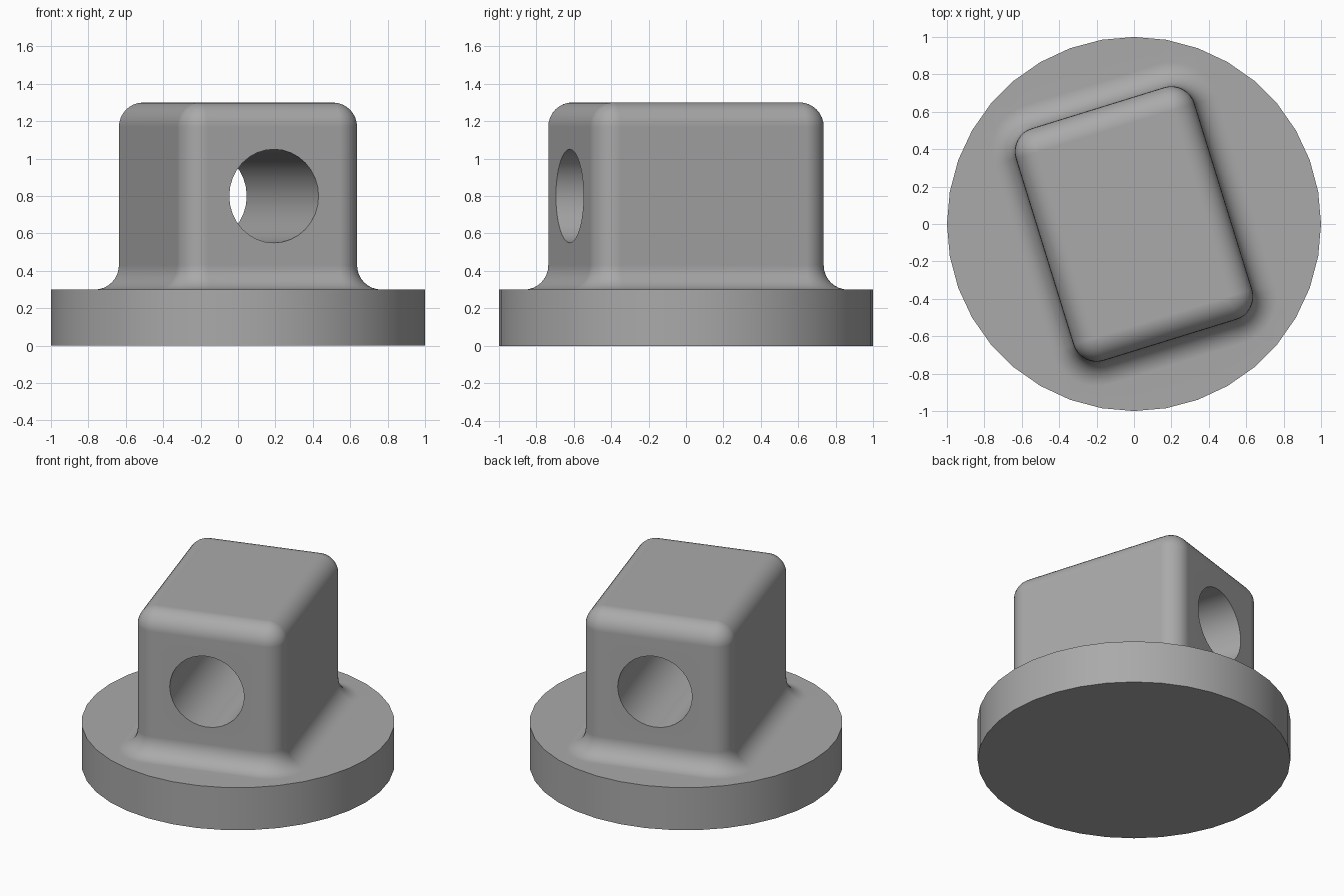
import bpy, bmesh, math
from mathutils import Vector, Matrix

if "Cube" in bpy.data.objects:
    bpy.data.objects.remove(bpy.data.objects["Cube"])

HALF_X, HALF_Y, R = 0.5, 0.65, 0.13      # block half sizes and rounding radius
BASE_Z, TOP_Z, HOLE_Z = 0.3, 1.3, 0.8
STEPS = 8
TURN = Matrix.Rotation(0.3, 4, 'Z')

grey = bpy.data.materials.new("grey")
grey.use_nodes = True
grey.diffuse_color = (0.4, 0.4, 0.4, 1)
grey.node_tree.nodes["Principled BSDF"].inputs["Base Color"].default_value = (0.4, 0.4, 0.4, 1)


def rounded_ring(bm, offset, z):
    """Rounded rectangle whose corner radius grows with the offset."""
    ring = []
    for k, (sx, sy) in enumerate([(1, 1), (-1, 1), (-1, -1), (1, -1)]):
        for i in range(STEPS + 1):
            a = (k + i / STEPS) * math.pi / 2
            p = Vector((sx * (HALF_X - R) + (R + offset) * math.cos(a),
                        sy * (HALF_Y - R) + (R + offset) * math.sin(a), z))
            ring.append(bm.verts.new(TURN @ p))
    return ring


def circle_ring(bm, z, sides=36):
    return [bm.verts.new((math.sin(i * math.tau / sides), math.cos(i * math.tau / sides), z))
            for i in range(sides)]


def loop_edges(bm, ring):
    return [bm.edges.get((a, b)) or bm.edges.new((a, b))
            for a, b in zip(ring, ring[1:] + ring[:1])]


def bridge(bm, low, high):
    for i in range(len(low)):
        j = (i + 1) % len(low)
        bm.faces.new((low[i], low[j], high[j], high[i]))


bm = bmesh.new()

# Block: foot fillet, straight wall, rounded top edge
angles = [i / STEPS * math.pi / 2 for i in range(STEPS + 1)]
profile = [(R - R * math.sin(a), BASE_Z + R - R * math.cos(a)) for a in angles]
profile += [(R * math.cos(a) - R, TOP_Z - R + R * math.sin(a)) for a in angles]
if profile[0][0] < profile[STEPS][0]:
    profile[:STEPS + 1] = reversed(profile[:STEPS + 1])
rings = [rounded_ring(bm, o, z) for o, z in profile]
for low, high in zip(rings, rings[1:]):
    bridge(bm, low, high)
bm.faces.new(rings[-1])

# Disc: underside, rim and the top surface around the foot fillet
bottom, rim = circle_ring(bm, 0), circle_ring(bm, BASE_Z)
bm.faces.new(bottom)
bridge(bm, bottom, rim)
bmesh.ops.triangle_fill(bm, edges=loop_edges(bm, rim) + loop_edges(bm, rings[0]),
                        use_beauty=True, normal=(0, 0, 1))
bmesh.ops.remove_doubles(bm, verts=bm.verts, dist=0.0005)
bmesh.ops.recalc_face_normals(bm, faces=bm.faces)

mesh = bpy.data.meshes.new("block_on_disc")
bm.to_mesh(mesh)
bm.free()
mesh.materials.append(grey)
body = bpy.data.objects.new("block_on_disc", mesh)
bpy.context.collection.objects.link(body)

# Through hole along the block's long direction
bpy.ops.mesh.primitive_cylinder_add(vertices=32, radius=0.25, depth=2)
cutter = bpy.context.object
cutter.name = "hole_cutter"
cutter.hide_render = True
cutter.data.materials.append(grey)
cutter.matrix_world = (Matrix.Translation((0, 0, HOLE_Z)) @ TURN
                       @ Matrix.Rotation(math.pi / 2, 4, 'X'))
cut = body.modifiers.new("hole", 'BOOLEAN')
cut.operation, cut.solver, cut.object = 'DIFFERENCE', 'EXACT', cutter

bpy.ops.object.select_all(action='DESELECT')
body.select_set(True)
bpy.context.view_layer.objects.active = body
bpy.ops.object.modifier_apply(modifier=cut.name)
bpy.data.objects.remove(cutter)

# Smooth shading with crisp rims and flat large faces
bpy.ops.object.shade_smooth_by_angle(angle=math.radians(30))
weighted = body.modifiers.new("weighted_normals", 'WEIGHTED_NORMAL')
weighted.keep_sharp = True
